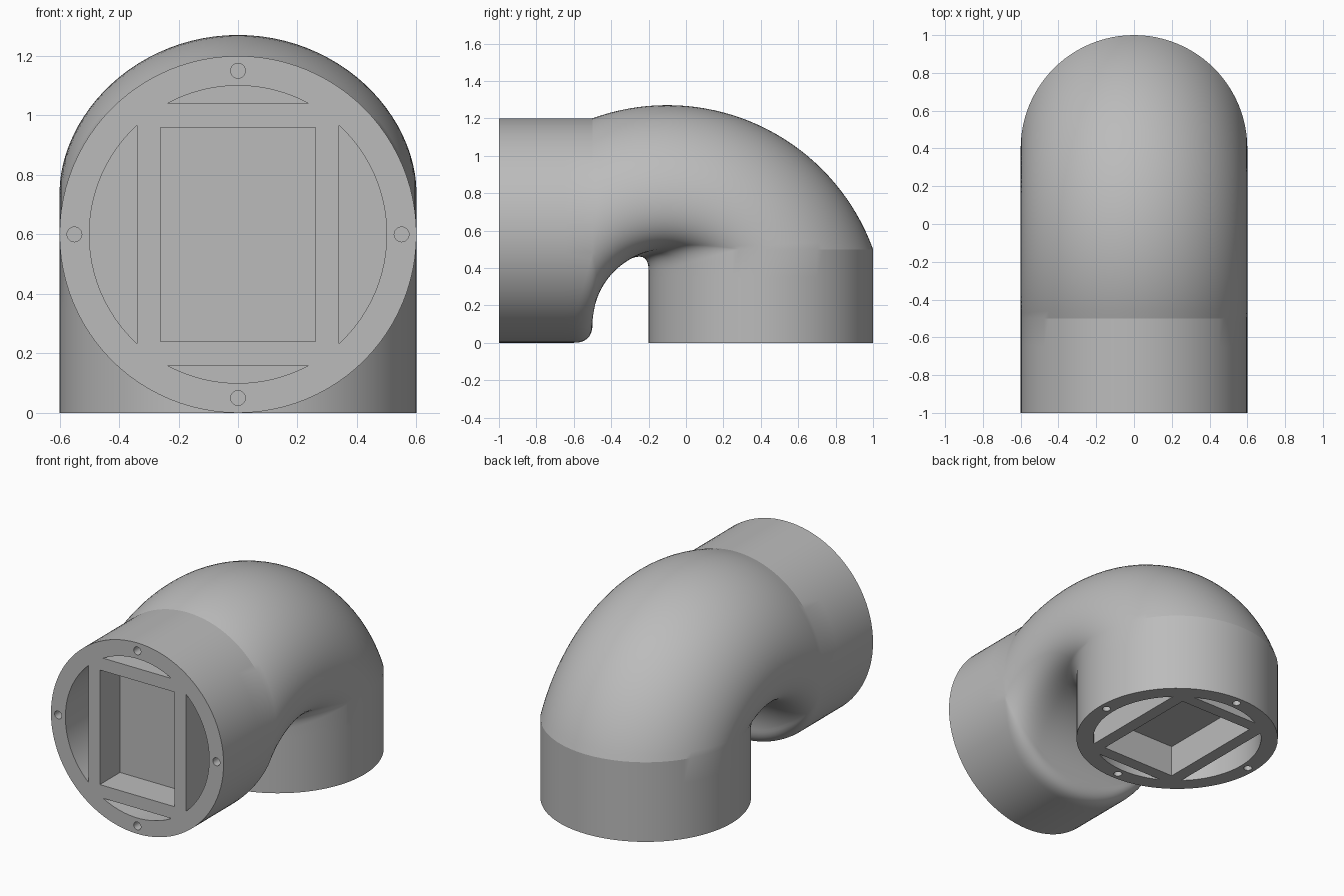
import bpy, bmesh, math
from math import sin, cos, pi, hypot, atan2, acos, sqrt
from mathutils import Matrix

cube = bpy.data.objects.get("Cube")
if cube:
    bpy.data.objects.remove(cube)

RADIUS, SEGS = 0.6, 96
SOCKET = 0.35                 # length of each socket end
PIVOT_Y, PIVOT_Z = -0.1, 0.1  # axis the bend turns around
OFF = 0.4                     # distance from the axis to the end planes

grey = bpy.data.materials.new("plain grey")
grey.use_nodes = True
colour = (0.5, 0.5, 0.5, 1)
grey.diffuse_color = colour
grey.node_tree.nodes["Principled BSDF"].inputs["Base Color"].default_value = colour


def make_object(name, bm):
    bmesh.ops.recalc_face_normals(bm, faces=bm.faces)
    mesh = bpy.data.meshes.new(name)
    bm.to_mesh(mesh)
    bm.free()
    mesh.materials.append(grey)
    obj = bpy.data.objects.new(name, mesh)
    bpy.context.collection.objects.link(obj)
    return obj


def smooth(obj, degrees):
    bpy.ops.object.select_all(action='DESELECT')
    obj.select_set(True)
    bpy.context.view_layer.objects.active = obj
    bpy.ops.object.shade_smooth_by_angle(angle=math.radians(degrees))


def bezier(a, b, c, steps):
    for i in range(steps + 1):
        t = i / steps
        yield tuple((1 - t) ** 2 * p + 2 * t * (1 - t) * q + t * t * r
                    for p, q, r in zip(a, b, c))


def bend_line(theta):
    """One lengthwise line of the bend, as (y, z) measured from the pivot."""
    w = (1 - cos(theta)) / 2
    h = 0.5 + RADIUS * cos(theta)
    rise = max(0, -h)                     # short straight piece on the inside
    if h >= 0:
        r, a0 = hypot(OFF, h), atan2(h, -OFF)
        a1 = a0 - pi / 2
    else:
        r, a0, a1 = OFF, pi, acos(h / OFF)
    total = rise + r * (a0 - a1)

    def along(d):
        if d < rise:
            return (-OFF, h + d)
        a = a0 - (d - rise) / r
        return (r * cos(a), r * sin(a))

    # Rounded corners fade in towards the inside of the bend
    s = 0.1 * min(1, max(0, (w - 0.6) / 0.3))
    end = along(total)
    pts = [(-1 + SOCKET - PIVOT_Y, h)]
    pts += bezier((-OFF - s, h), (-OFF, h), along(s), 12)
    pts += [along(s + (total - 2 * s) * i / 36) for i in range(1, 36)]
    pts += bezier(along(total - s), end, (end[0], end[1] - s), 12)
    pts.append((end[0], SOCKET - PIVOT_Z))
    return pts


# Bend
bm = bmesh.new()
lines = []
for k in range(SEGS):
    theta = 2 * pi * k / SEGS
    x = RADIUS * sin(theta)
    lines.append([bm.verts.new((x, y + PIVOT_Y, z + PIVOT_Z))
                  for y, z in bend_line(theta)])
for k in range(SEGS):
    a, b = lines[k], lines[(k + 1) % SEGS]
    for i in range(len(a) - 1):
        bm.faces.new((a[i], a[i + 1], b[i + 1], b[i]))
bmesh.ops.remove_doubles(bm, verts=bm.verts, dist=0.0002)
smooth(make_object("elbow_bend", bm), 15)


def prism(bm, outline, depth):
    """Extrude a flat outline from just outside the end face inwards."""
    face = bm.faces.new([bm.verts.new((x, y, -0.05)) for x, y in outline])
    out = bmesh.ops.extrude_face_region(bm, geom=[face])
    verts = [v for v in out["geom"] if isinstance(v, bmesh.types.BMVert)]
    bmesh.ops.translate(bm, verts=verts, vec=(0, 0, depth + 0.05))


def socket_cutter():
    bm = bmesh.new()
    prism(bm, [(-.26, -.36), (.26, -.36), (.26, .36), (-.26, .36)], 0.2)
    for i in range(4):
        turn = i * pi / 2
        chord = 0.34 if i % 2 == 0 else 0.44
        half = acos(chord / 0.5)
        arc = [turn - half + 2 * half * j / 24 for j in range(25)]
        prism(bm, [(0.5 * cos(a), 0.5 * sin(a)) for a in arc], 0.28)
        cx, cy = 0.55 * cos(turn), 0.55 * sin(turn)
        ring = [2 * pi * j / 20 for j in range(20)]
        prism(bm, [(cx + .025 * cos(a), cy + .025 * sin(a)) for a in ring], 0.2)
    return make_object("socket_cutter", bm)


# Socket ends with pockets and screw holes
places = {"front_socket": Matrix.Translation((0, -1, RADIUS)) @ Matrix.Rotation(-pi / 2, 4, 'X'),
          "bottom_socket": Matrix.Translation((0, 0.4, 0))}
for name, place in places.items():
    bm = bmesh.new()
    bmesh.ops.create_cone(bm, cap_ends=True, segments=SEGS, radius1=RADIUS,
                          radius2=RADIUS, depth=SOCKET,
                          matrix=Matrix.Translation((0, 0, SOCKET / 2)))
    socket = make_object(name, bm)
    cutter = socket_cutter()
    socket.matrix_world = cutter.matrix_world = place
    cutter.hide_render = True
    cut = socket.modifiers.new("pockets", 'BOOLEAN')
    cut.operation, cut.solver, cut.object = 'DIFFERENCE', 'EXACT', cutter
    bpy.context.view_layer.objects.active = socket
    bpy.ops.object.modifier_apply(modifier=cut.name)
    bpy.data.objects.remove(cutter)
    smooth(socket, 30)
